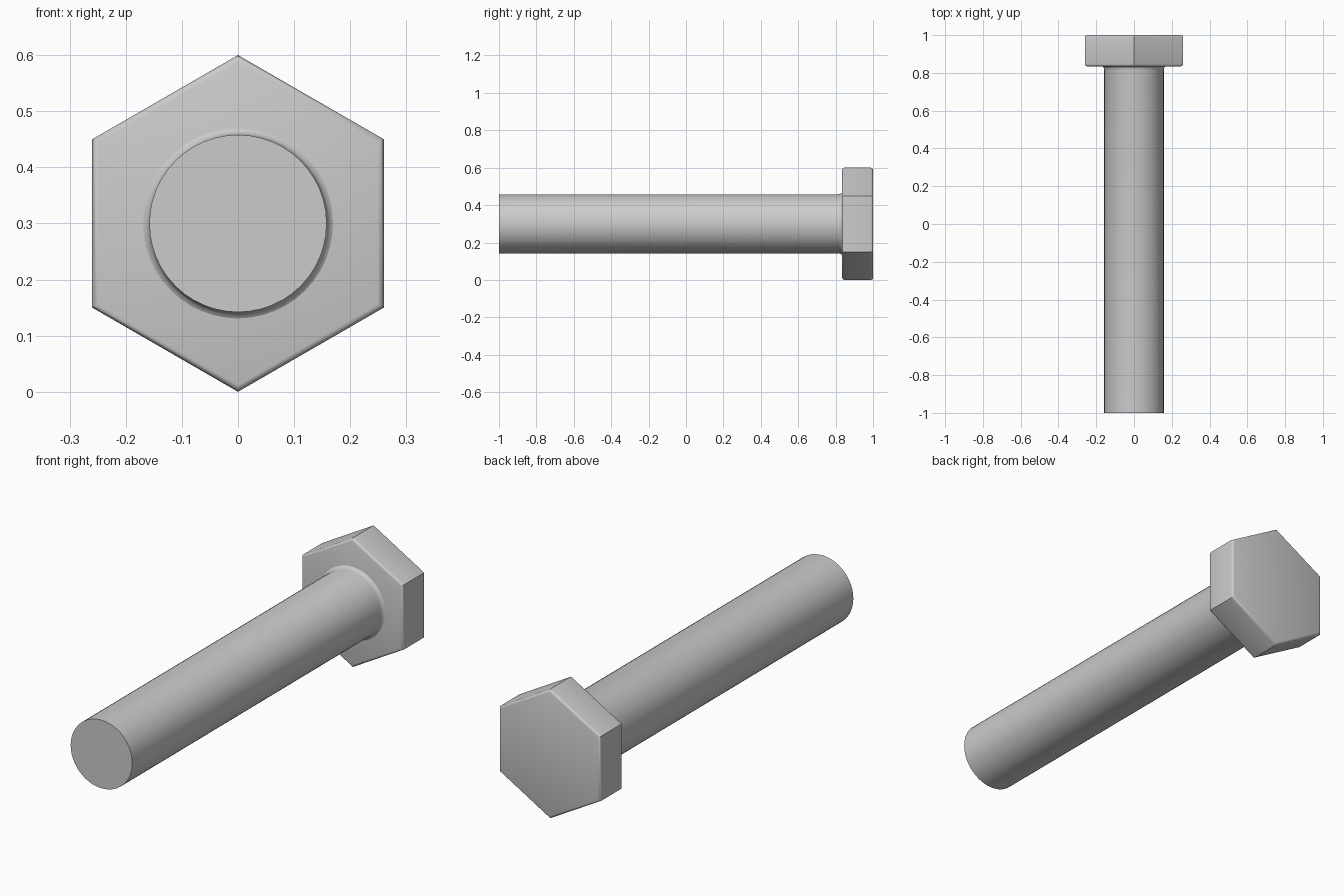
import bpy, math

if "Cube" in bpy.data.objects:
    bpy.data.objects.remove(bpy.data.objects["Cube"])

CZ = 0.30  # height of the bolt axis

steel = bpy.data.materials.new("grey steel")
steel.diffuse_color = (0.6, 0.6, 0.6, 1)
steel.use_nodes = True
steel.node_tree.nodes["Principled BSDF"].inputs["Base Color"].default_value = steel.diffuse_color


def lathe(name, profile, sides, angle):
    """Sweep (radius, y) rings around the bolt axis, first corner pointing up."""
    verts, faces = [], []
    for r, y in profile:
        for i in range(sides):
            a = 2 * math.pi * i / sides
            verts.append((r * math.sin(a), y, CZ + r * math.cos(a)))
    for k in range(len(profile) - 1):
        for i in range(sides):
            j = (i + 1) % sides
            a, b = k * sides, (k + 1) * sides
            faces.append((a + i, a + j, b + j, b + i))
    last = (len(profile) - 1) * sides
    faces.append(tuple(reversed(range(sides))))
    faces.append(tuple(range(last, last + sides)))
    mesh = bpy.data.meshes.new(name)
    mesh.from_pydata(verts, [], faces)
    mesh.materials.append(steel)
    obj = bpy.data.objects.new(name, mesh)
    bpy.context.collection.objects.link(obj)
    bpy.ops.object.select_all(action='DESELECT')
    obj.select_set(True)
    bpy.context.view_layer.objects.active = obj
    # consistent outward normals
    bpy.ops.object.mode_set(mode='EDIT')
    bpy.ops.mesh.select_all(action='SELECT')
    bpy.ops.mesh.normals_make_consistent(inside=False)
    bpy.ops.object.mode_set(mode='OBJECT')
    bpy.ops.object.shade_smooth_by_angle(angle=math.radians(angle))
    return obj


# Hexagonal head with softened front and back rims
R, e = 0.30, 0.012
y0, y1 = 0.835, 1.0
arc = [(R - e + e * math.sin(t), e - e * math.cos(t))
       for t in (math.radians(d) for d in (0, 30, 60, 90))]
head_profile = [(r, y0 + d) for r, d in arc] + [(r, y1 - d) for r, d in reversed(arc)]
lathe("bolt_head", head_profile, 6, 35)

# Round shank with a small fillet running into the head
lathe("bolt_shank", [(0.158, -1.0), (0.158, 0.815), (0.160, 0.825),
                     (0.164, 0.832), (0.171, 0.836), (0.171, 0.85)], 48, 40)
